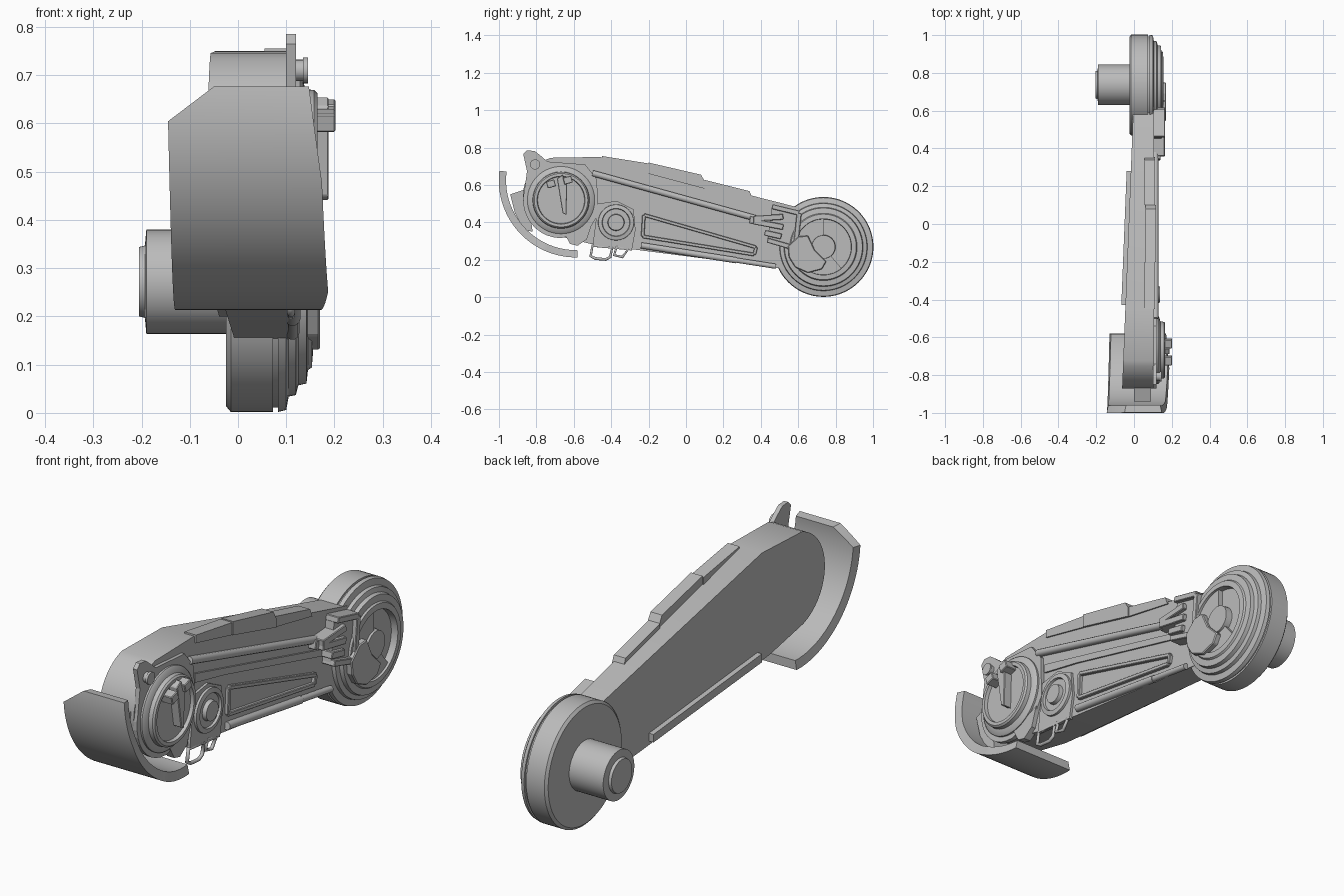
import bpy
import bmesh
import math
from mathutils import Vector

cube = bpy.data.objects.get("Cube")
if cube:
    bpy.data.objects.remove(cube, do_unlink=True)

grey = bpy.data.materials.new("plain grey")
grey.use_nodes = True
grey.diffuse_color = (0.5, 0.5, 0.5, 1)
grey.node_tree.nodes["Principled BSDF"].inputs["Base Color"].default_value = (0.5, 0.5, 0.5, 1)


def finish(name, bm, smooth=False):
    bmesh.ops.recalc_face_normals(bm, faces=bm.faces)
    mesh = bpy.data.meshes.new(name)
    bm.to_mesh(mesh)
    bm.free()
    mesh.materials.append(grey)
    ob = bpy.data.objects.new(name, mesh)
    bpy.context.collection.objects.link(ob)
    if smooth:
        bpy.ops.object.select_all(action='DESELECT')
        ob.select_set(True)
        bpy.context.view_layer.objects.active = ob
        bpy.ops.object.shade_smooth_by_angle(angle=math.radians(30))
    return ob


def prism(name, outline, x0, x1, bevel=0, smooth=False):
    """Extrude a (y, z) outline along x; x0 and x1 may be functions of y."""
    bm = bmesh.new()
    at = lambda x, y: x(y) if callable(x) else x
    a = [bm.verts.new((at(x0, y), y, z)) for y, z in outline]
    b = [bm.verts.new((at(x1, y), y, z)) for y, z in outline]
    bm.faces.new(a)
    bm.faces.new(b[::-1])
    n = len(a)
    for i in range(n):
        bm.faces.new((a[i], b[i], b[(i + 1) % n], a[(i + 1) % n]))
    ob = finish(name, bm, smooth)
    if bevel:
        mod = ob.modifiers.new("edge", 'BEVEL')
        mod.width = bevel
        mod.segments = 1
    return ob


def lathe(name, centre, profile, sides=64):
    """Spin an (x, radius) profile around an axis parallel to x."""
    bm = bmesh.new()
    y, z = centre
    verts = [bm.verts.new((x, y, z + r)) for x, r in profile]
    edges = [bm.edges.new(p) for p in zip(verts, verts[1:])]
    bmesh.ops.spin(bm, geom=verts + edges, cent=(0, y, z), axis=(1, 0, 0),
                   angle=math.tau, steps=sides)
    bmesh.ops.remove_doubles(bm, verts=bm.verts, dist=0.0004)
    return finish(name, bm, True)


def bar(name, p, q, width, x0, x1):
    """Straight flat bar between two (y, z) points."""
    p, q = Vector(p), Vector(q)
    d = (q - p).normalized()
    s = Vector((-d.y, d.x)) * width / 2
    return prism(name, [p + s, q + s, q - s, p - s], x0, x1, 0.003)


def rod(name, points, radius, x, closed=False):
    """Round rod through (y, z) points."""
    curve = bpy.data.curves.new(name, 'CURVE')
    curve.dimensions = '3D'
    curve.bevel_depth = radius
    curve.bevel_resolution = 3
    curve.use_fill_caps = True
    spline = curve.splines.new('POLY')
    spline.points.add(len(points) - 1)
    for pt, (y, z) in zip(spline.points, points):
        pt.co = (x, y, z, 1)
    spline.use_cyclic_u = closed
    curve.materials.append(grey)
    ob = bpy.data.objects.new(name, curve)
    bpy.context.collection.objects.link(ob)
    return ob


def arc(centre, r, a0, a1, n):
    steps = [math.radians(a0 + (a1 - a0) * i / n) for i in range(n + 1)]
    return [(centre[0] + r * math.cos(a), centre[1] + r * math.sin(a)) for a in steps]


def ramp(v, stops):
    """Piecewise linear lookup through (position, value) stops."""
    for (a, p), (b, q) in zip(stops, stops[1:]):
        if v <= b:
            return p + (q - p) * (v - a) / (b - a)
    return stops[-1][1]


front, rear, gauge = (-0.668, 0.519), (0.735, 0.269), (-0.374, 0.4)
left_side = lambda y: -0.028 + 0.04 * y

# Tapered arm body with a rounded nose
nose = arc((-0.657, 0.541), 0.215, 108, 250, 18)
prism("arm_body", [(0.62, 0.475), (-0.46, 0.75)] + nose
      + [(-0.51, 0.285), (0.5, 0.155), (0.62, 0.14)], left_side, 0.105, smooth=True)
prism("nose_block", [(-0.94, 0.55), (-0.85, 0.58), (-0.82, 0.35), (-0.865, 0.36), (-0.915, 0.45)],
      0.0, 0.09)

# Raised plates along the top and the long rail on the inner side
prism("top_plate_front", [(-0.45, 0.755), (-0.2, 0.715), (-0.2, 0.66), (-0.45, 0.72)], 0.055, 0.112)
prism("top_plate_middle", [(-0.2, 0.72), (0.08, 0.655), (0.1, 0.62), (0.1, 0.58), (-0.2, 0.66)], 0.06, 0.116)
prism("top_plate_rear", [(0.1, 0.627), (0.34, 0.567), (0.355, 0.53), (0.1, 0.58)], 0.055, 0.112)
prism("inner_rail", [(-0.43, 0.325), (0.28, 0.235), (0.28, 0.2), (-0.43, 0.288)],
      lambda y: left_side(y) - 0.022, 0.0)

# Curved front guard: width changes with the sweep angle
guard = bmesh.new()
rings = []
for i in range(50):
    a = 173 + 2 * i
    lo = ramp(a, [(173, -0.05), (183, -0.145), (271, -0.13)])
    hi = ramp(a, [(173, 0.147), (201, 0.174), (245, 0.187), (271, 0.17)])
    c, s = math.cos(math.radians(a)), math.sin(math.radians(a))
    rings.append([guard.verts.new((x, -0.588 + r * c, 0.626 + r * s))
                  for x, r in ((lo, 0.413), (hi, 0.413), (hi - 0.008, 0.374), (lo + 0.008, 0.374))])
for r, s in zip(rings, rings[1:]):
    for k in range(4):
        guard.faces.new((r[k], r[(k + 1) % 4], s[(k + 1) % 4], s[k]))
guard.faces.new(rings[0])
guard.faces.new(rings[-1])
finish("front_guard", guard, True)

# Eared mounting plate, pin and lower lobe
prism("ear_plate", [(-0.85, 0.785), (-0.81, 0.782), (-0.775, 0.755), (-0.74, 0.725), (-0.54, 0.71),
      (-0.476, 0.63), (-0.47, 0.44), (-0.524, 0.353)] + arc(front, 0.203, 270, 165, 10)
      + [(-0.85, 0.674), (-0.87, 0.765)], 0.1, 0.12)
lathe("ear_pin", (-0.807, 0.71), [(0.11, 0), (0.11, 0.022), (0.135, 0.022), (0.135, 0.027),
      (0.145, 0.027), (0.145, 0)], 24)
prism("lower_lobe", [(-0.65, 0.34), (-0.62, 0.285), (-0.58, 0.275), (-0.53, 0.31), (-0.5, 0.4)], 0.09, 0.125)

# Front stepped dial with a raised key
lathe("front_dial", front, [(0.1, 0), (0.1, 0.18), (0.128, 0.18), (0.133, 0.175), (0.14, 0.152),
      (0.158, 0.15), (0.165, 0.143), (0.165, 0.128), (0.15, 0.125), (0.15, 0)])
for i, y in enumerate((-0.722, -0.632)):
    bar("dial_tab_%d" % i, (y - 0.022, 0.6 + i * 0.02), (y + 0.022, 0.612 + i * 0.02), 0.038, 0.145, 0.202)
prism("dial_key", [(-0.69, 0.635), (-0.66, 0.655), (-0.635, 0.6), (-0.64, 0.44), (-0.66, 0.45)],
      0.145, 0.188, 0.003)

# Gauge with its backing plate and hanging loops
prism("gauge_plate", [(-0.47, 0.5), (-0.37, 0.515), (-0.28, 0.47), (-0.27, 0.36), (-0.29, 0.25),
      (-0.5, 0.27)], 0.1, 0.116)
lathe("gauge", gauge, [(0.1, 0), (0.1, 0.098), (0.126, 0.095), (0.13, 0.075), (0.12, 0.072),
      (0.12, 0.045), (0.138, 0.042), (0.138, 0)], 40)
rod("large_loop", [(-0.5, 0.275), (-0.51, 0.22), (-0.485, 0.207), (-0.43, 0.202), (-0.405, 0.215),
    (-0.395, 0.265)], 0.008, 0.11, True)
rod("small_loop", [(-0.37, 0.27), (-0.385, 0.225), (-0.34, 0.215), (-0.31, 0.255)], 0.008, 0.11, True)

# Side rods, ridge and tapered panel frame
rod("upper_rod", [(-0.5, 0.663), (0.38, 0.42)], 0.017, 0.113)
rod("lower_rod", [(-0.24, 0.277), (0.48, 0.165)], 0.014, 0.113)
rod("lower_sleeve", [(-0.24, 0.277), (0.27, 0.197)], 0.017, 0.113)
prism("side_ridge", [(-0.46, 0.59), (0.42, 0.36), (0.42, 0.33), (-0.25, 0.505), (-0.46, 0.55)], 0.1, 0.113)
frame = [(-0.225, 0.44), (0.375, 0.267), (0.365, 0.228), (-0.232, 0.325)]
for i in range(4):
    bar("panel_frame_%d" % i, frame[i], frame[(i + 1) % 4], 0.018, 0.1, 0.12)

# Rear clamp: base plate, raised rim and fingers
clamp = [(0.46, 0.485), (0.605, 0.45), (0.585, 0.262), (0.435, 0.305)]
prism("clamp_plate", clamp, 0.09, 0.145)
for i in range(3):
    bar("clamp_rim_%d" % i, clamp[i], clamp[i + 1], 0.026, 0.1, 0.165)
for i, (p, q) in enumerate([((0.36, 0.42), (0.52, 0.43)), ((0.36, 0.405), (0.52, 0.375)),
                            ((0.42, 0.345), (0.51, 0.325))]):
    bar("clamp_finger_%d" % i, p, q, 0.03, 0.1, 0.163)
bar("finger_root", (0.34, 0.415), (0.42, 0.4), 0.04, 0.1, 0.14)

# Stepped rear wheel, axle and cover plates
lathe("rear_wheel", rear, [(-0.025, 0), (-0.025, 0.255), (-0.015, 0.267), (0.073, 0.267), (0.073, 0.258),
      (0.083, 0.258), (0.083, 0.267), (0.1, 0.263), (0.105, 0.235), (0.12, 0.232), (0.125, 0.212),
      (0.142, 0.208), (0.145, 0.18), (0.153, 0.175), (0.155, 0.15), (0.125, 0.148), (0.125, 0)], 80)
lathe("rear_axle", (0.737, 0.272), [(0, 0), (0, 0.108), (-0.19, 0.108), (-0.193, 0.075),
      (-0.205, 0.072), (-0.205, 0)], 48)
prism("wheel_cover", [rear] + arc(rear, 0.149, 90, 310, 24), 0.12, 0.145)
lathe("wheel_hub", rear, [(0.12, 0), (0.12, 0.065), (0.155, 0.062), (0.155, 0)], 32)
prism("hub_bracket", [(0.545, 0.273), (0.6, 0.325), (0.652, 0.33), (0.69, 0.25), (0.75, 0.19),
      (0.727, 0.15), (0.652, 0.13), (0.583, 0.16), (0.55, 0.214)], 0.12, 0.17, 0.004)
